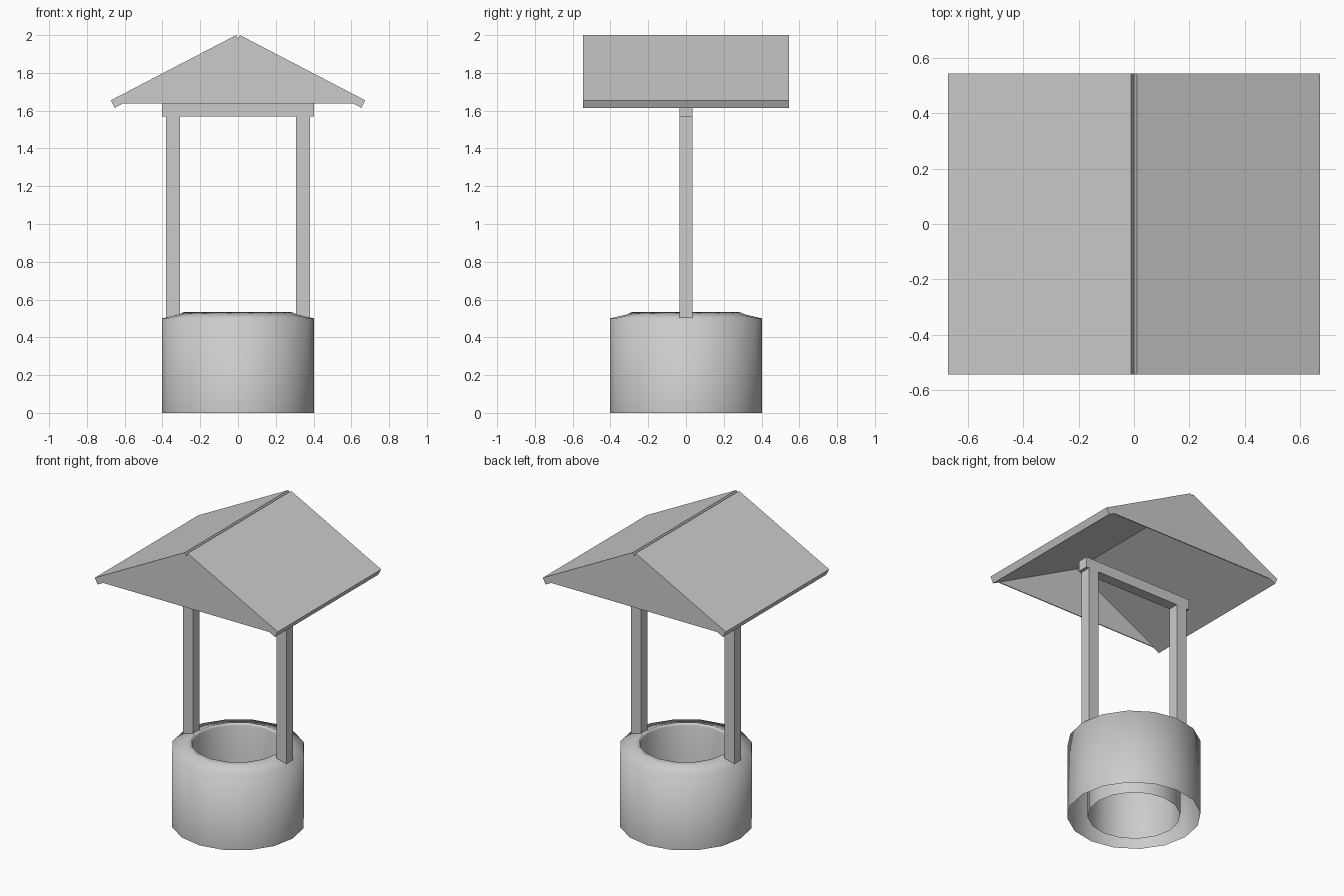
import bpy, bmesh, math

cube = bpy.data.objects.get("Cube")
if cube:
    bpy.data.objects.remove(cube, do_unlink=True)

grey = bpy.data.materials.new("plain grey")
grey.use_nodes = True
colour = (0.6, 0.6, 0.6, 1)
grey.diffuse_color = colour
grey.node_tree.nodes["Principled BSDF"].inputs["Base Color"].default_value = colour


def finish(name, bm, smooth=False):
    bmesh.ops.recalc_face_normals(bm, faces=bm.faces)
    for f in bm.faces:
        f.smooth = smooth
    mesh = bpy.data.meshes.new(name)
    bm.to_mesh(mesh)
    bm.free()
    mesh.materials.append(grey)
    obj = bpy.data.objects.new(name, mesh)
    bpy.context.collection.objects.link(obj)
    return obj


def prism(name, outline, y0, y1):
    """Extrude an x-z outline from y0 to y1."""
    bm = bmesh.new()
    face = bm.faces.new([bm.verts.new((x, y0, z)) for x, z in outline])
    ext = bmesh.ops.extrude_face_region(bm, geom=[face])
    verts = [g for g in ext["geom"] if isinstance(g, bmesh.types.BMVert)]
    bmesh.ops.translate(bm, verts=verts, vec=(0, y1 - y0, 0))
    return finish(name, bm)


def box(name, x0, x1, y0, y1, z0, z1):
    return prism(name, [(x0, z0), (x1, z0), (x1, z1), (x0, z1)], y0, y1)


# Well wall: hollow double shell, open underneath
SIDES = 16
profile = [(0.403, 0), (0.403, 0.5), (0.31, 0.522), (0.287, 0.533), (0.28, 0.515), (0.28, 0)]
bm = bmesh.new()
rings = []
for r, z in profile:
    angles = [2 * math.pi * i / SIDES for i in range(SIDES)]
    rings.append([bm.verts.new((r * math.cos(a), r * math.sin(a), z)) for a in angles])
for low, high in zip(rings, rings[1:]):
    for i in range(SIDES):
        j = (i + 1) % SIDES
        bm.faces.new((low[i], low[j], high[j], high[i]))
finish("well_wall", bm, smooth=True)

# Posts and cross beam
for side, x in (("right", -0.345), ("left", 0.345)):
    box(side + "_post", x - 0.037, x + 0.037, -0.035, 0.035, 0.49, 1.58)
box("cross_beam", -0.403, 0.403, -0.035, 0.035, 1.568, 1.637)

# Roof slabs, crossing just under the ridge
DEPTH = 0.544
slab = [(0.01, 2.0), (0.673, 1.655), (0.653, 1.615), (-0.01, 1.96)]
for side, s in (("right", -1), ("left", 1)):
    prism(side + "_roof_slab", [(s * x, z) for x, z in slab], -DEPTH, DEPTH)

# Gable ends, flush with the slab edges
gable = [(-0.625, 1.637), (0.625, 1.637), (0, 1.965)]
for end, s in (("front", -1), ("back", 1)):
    prism(end + "_gable", gable, s * DEPTH, s * (DEPTH - 0.006))
